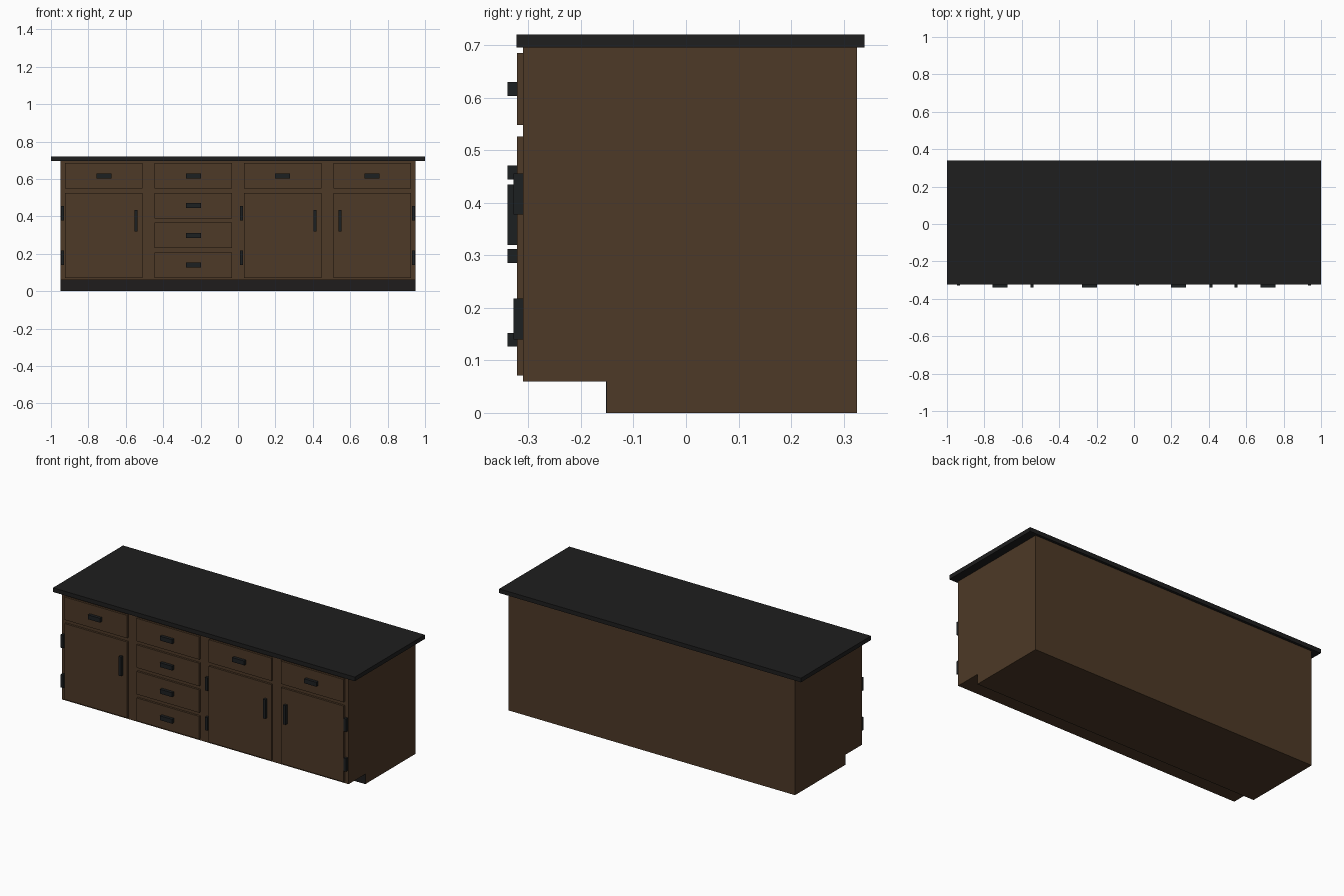
import bpy, bmesh

if "Cube" in bpy.data.objects:
    bpy.data.objects.remove(bpy.data.objects["Cube"])


def material(name, rgb):
    m = bpy.data.materials.new(name)
    m.diffuse_color = (*rgb, 1)
    m.use_nodes = True
    m.node_tree.nodes["Principled BSDF"].inputs["Base Color"].default_value = m.diffuse_color
    return m


WOOD = material("dark_wood", (0.075, 0.041, 0.020))
STONE = material("black_top", (0.013, 0.013, 0.013))
METAL = material("black_metal", (0.012, 0.014, 0.015))
KICK = material("black_kick", (0.013, 0.012, 0.012))


def finish(bm, name, mat):
    bmesh.ops.recalc_face_normals(bm, faces=bm.faces)
    me = bpy.data.meshes.new(name)
    bm.to_mesh(me)
    bm.free()
    me.materials.append(mat)
    ob = bpy.data.objects.new(name, me)
    bpy.context.collection.objects.link(ob)
    return ob


def box(name, x, y, z, mat):
    """Box from (min, max) ranges on each axis."""
    bm = bmesh.new()
    bmesh.ops.create_cube(bm, size=1)
    for v in bm.verts:
        v.co = [r[0] if c < 0 else r[1] for c, r in zip(v.co, (x, y, z))]
    return finish(bm, name, mat)


# cabinet body: side profile with toe recess, extruded across the width
profile = [(-0.31, 0.06), (-0.15, 0.06), (-0.15, 0), (0.325, 0),
           (0.325, 0.695), (-0.31, 0.695)]
bm = bmesh.new()
side = bm.faces.new([bm.verts.new((-0.95, y, z)) for y, z in profile])
ext = bmesh.ops.extrude_face_region(bm, geom=[side], use_keep_orig=True)
bmesh.ops.translate(bm, vec=(1.9, 0, 0),
                    verts=[g for g in ext["geom"] if isinstance(g, bmesh.types.BMVert)])
finish(bm, "cabinet_body", WOOD)

# worktop and dark toe board
box("worktop", (-1, 1), (-0.323, 0.34), (0.695, 0.72), STONE)
box("toe_board", (-0.95, 0.95), (-0.152, -0.15), (0, 0.06), KICK)

# column fronts
HALF = 0.2075
FRONT = (-0.322, -0.31)
PITCH = 0.159


def drawer(col, row, cx):
    top = 0.685 - row * PITCH
    mid = top - 0.0685
    tag = f"{col}_{row}"
    box("drawer_" + tag, (cx - HALF, cx + HALF), FRONT, (top - 0.137, top), WOOD)
    box("drawer_pull_" + tag, (cx - 0.04, cx + 0.04), (-0.34, -0.322),
        (mid - 0.013, mid + 0.013), METAL)


def door(col, cx, hinge_side):
    box(f"door_{col}", (cx - HALF, cx + HALF), FRONT, (0.071, 0.526), WOOD)
    # upright handle on the opening edge
    hx = cx - hinge_side * 0.172
    box(f"door_handle_{col}", (hx - 0.008, hx + 0.008), (-0.34, -0.322),
        (0.32, 0.435), METAL)
    # two hinges on the other edge
    gx = cx + hinge_side * (HALF + 0.013)
    for i, z in enumerate((0.179, 0.417)):
        box(f"hinge_{col}_{i}", (gx - 0.008, gx + 0.008), (-0.328, -0.31),
            (z - 0.039, z + 0.039), METAL)


for col, hinge_side in enumerate((-1, 0, -1, 1)):
    cx = -0.717 + col * 0.478
    drawer(col, 0, cx)
    if hinge_side:
        door(col, cx, hinge_side)
    else:
        for row in (1, 2, 3):
            drawer(col, row, cx)
